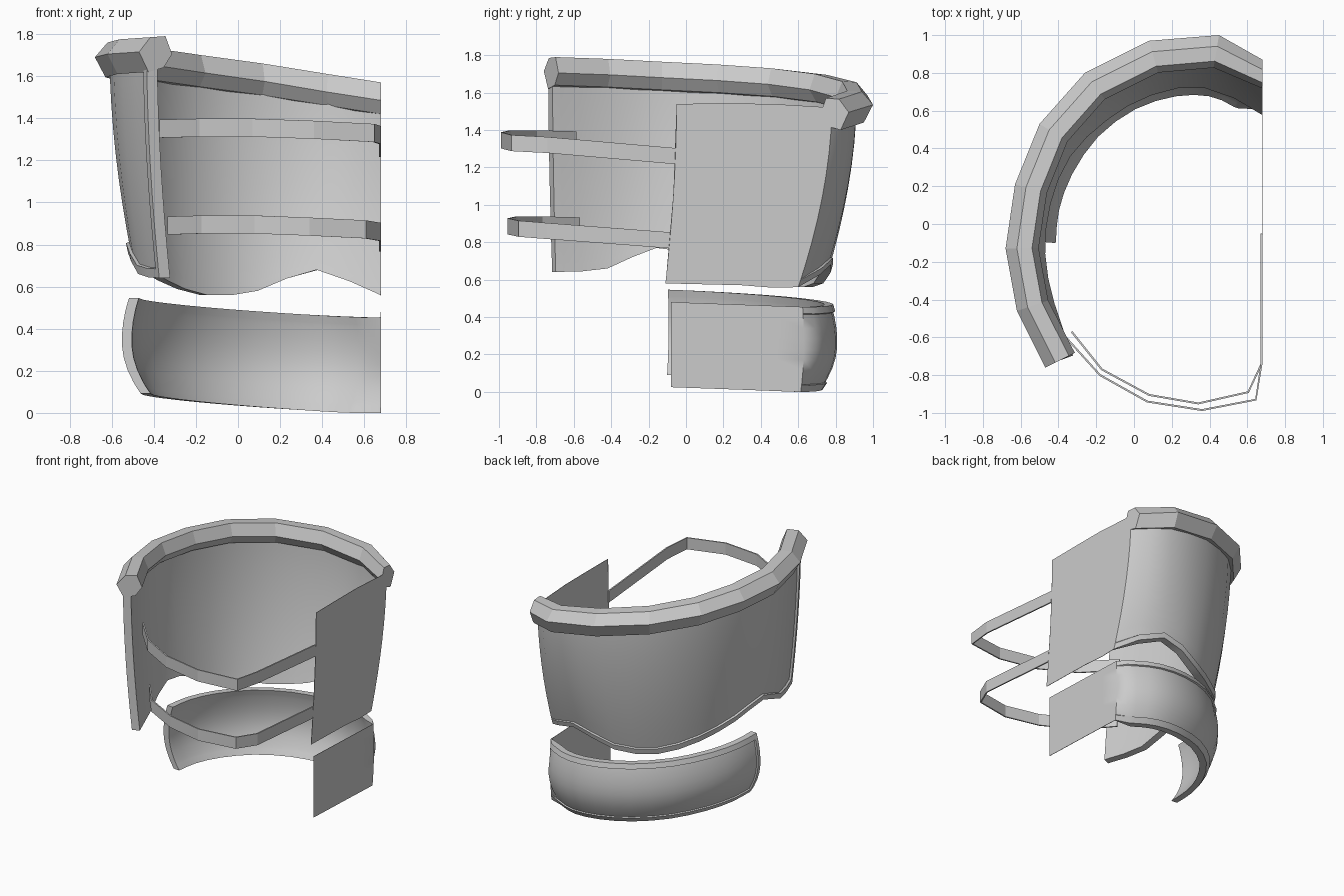
import bpy, bmesh, math
from mathutils import Vector

cube = bpy.data.objects.get("Cube")
if cube:
    bpy.data.objects.remove(cube)

CUT = 0.68  # flat side plane

grey = bpy.data.materials.new("plain_grey")
grey.use_nodes = True
COLOR = (0.6, 0.6, 0.6, 1)
grey.diffuse_color = COLOR
grey.node_tree.nodes["Principled BSDF"].inputs["Base Color"].default_value = COLOR


def loft(name, rings, angle):
    """Skin closed rings into a capped solid."""
    bm = bmesh.new()
    rows = [[bm.verts.new(p) for p in ring] for ring in rings]
    n = len(rows[0])
    for a, b in zip(rows, rows[1:]):
        for i in range(n):
            j = (i + 1) % n
            bm.faces.new((a[i], a[j], b[j], b[i]))
    bm.faces.new(rows[0])
    bm.faces.new(rows[-1])
    bmesh.ops.recalc_face_normals(bm, faces=bm.faces)
    mesh = bpy.data.meshes.new(name)
    bm.to_mesh(mesh)
    bm.free()
    mesh.materials.append(grey)
    ob = bpy.data.objects.new(name, mesh)
    bpy.context.collection.objects.link(ob)
    if angle:
        bpy.ops.object.select_all(action='DESELECT')
        ob.select_set(True)
        bpy.context.view_layer.objects.active = ob
        bpy.ops.object.shade_smooth_by_angle(angle=math.radians(angle))
    return ob


def sample(pts, s):
    """Smooth curve through pts at float index s."""
    i = min(int(s), len(pts) - 2)
    t = s - i
    p1, p2 = Vector(pts[i]), Vector(pts[i + 1])
    p0 = Vector(pts[i - 1]) if i else 2 * p1 - p2
    p3 = Vector(pts[i + 2]) if i + 2 < len(pts) else 2 * p2 - p1
    return 0.5 * (2 * p1 + (p2 - p0) * t + (2 * p0 - 5 * p1 + 4 * p2 - p3) * t * t
                  + (3 * p1 - p0 - 3 * p2 + p3) * t ** 3)


def outward(path, i):
    """Plan normal pointing away from the inside."""
    a, b = path[max(i - 1, 0)], path[min(i + 1, len(path) - 1)]
    return Vector((a[1] - b[1], b[0] - a[0], 0)).normalized()


def shell(name, top, bottom, bulge, thick, lip, heights):
    """Curved wall with raised borders, flattened against the side plane."""
    last = len(top) - 1
    cols = [(0, lip), (0.13, lip), (0.14, 0)] + [(k / 2, 0) for k in range(1, 2 * last + 1)]
    tops = [sample(top, s) for s, _ in cols]
    bots = [sample(bottom, s) for s, _ in cols]
    rings = []
    for i, (s, edge) in enumerate(cols):
        outer, inner = [], []
        for t, band in heights:
            f, shift = bulge(t)
            plan = [b.lerp(a, f) for a, b in zip(tops, bots)]
            n = outward(plan, i)
            p = plan[i].copy()
            p.z = bots[i].z + (tops[i].z - bots[i].z) * t
            flat = p.x > CUT - 0.004
            o = p + n * (shift + max(edge, band))
            q = p + n * (shift - thick)
            o.x = min(o.x, CUT)
            q.x = min(q.x, CUT - 0.003)
            if flat:
                o = Vector((CUT, p.y + n.y * shift, p.z))
                q = Vector((CUT - 0.003, o.y - thick * max(n.y, 0), p.z))
            outer.append(o)
            inner.append(q)
        rings.append(outer + inner[::-1])
    return loft(name, rings, 35)


# Upper shell: front edge, round the side and back, then the flat side
upper_top = [(-.42, -.73, 1.71), (-.55, -.43, 1.7), (-.61, -.12, 1.69), (-.56, .19, 1.67),
             (-.44, .48, 1.65), (-.22, .73, 1.62), (.09, .88, 1.58), (.43, .91, 1.54),
             (.68, .78, 1.52), (.68, .45, 1.54), (.68, -.05, 1.54)]
upper_bottom = [(-.36, -.71, .64), (-.46, -.43, .66), (-.51, -.16, .77), (-.48, .12, .71),
                (-.37, .38, .63), (-.17, .58, .56), (.08, .72, .58), (.38, .76, .68),
                (.68, .6, .56), (.68, .3, .57), (.68, -.11, .58)]
shell("upper_shell", upper_top, upper_bottom,
      lambda t: (1 - (1 - t) ** 1.8, 0), 0.04, 0.015,
      [(0, .015), (.04, .015), (.045, 0)] + [(k / 8, 0) for k in range(1, 9)])

# Lower shell: same idea with a barrel profile
lower_plan = [(-.54, -.09), (-.52, .1), (-.44, .32), (-.28, .55), (-.05, .72), (.2, .8),
              (.42, .8), (.59, .73), (.68, .63), (.68, .3), (.68, -.08)]


def tilted(base):
    return [(x, y, base - .054 * (x + .53) - .036 * (y + .07)) for x, y in lower_plan]


def barrel(t):
    d = t - 0.55
    return 0.5, -(0.17 if d > 0 else 0.3) * d * d


shell("lower_shell", tilted(.545), tilted(.09), barrel, 0.035, 0.012,
      [(0, .012), (.08, .012), (.09, 0)] + [(k / 8, 0) for k in range(1, 8)]
      + [(.91, 0), (.92, .012), (1, .012)])

# Faceted top rim
rim_path = [(-.47, -.76, 1.79), (-.62, -.46, 1.78), (-.68, -.13, 1.765), (-.63, .21, 1.75),
            (-.5, .53, 1.73), (-.26, .8, 1.7), (.08, .97, 1.66), (.45, 1, 1.61), (.68, .87, 1.57)]
rim_section = [(0, -.075), (-.06, -.005), (-.14, 0), (-.175, -.085), (-.13, -.15), (-.05, -.17)]
rings = []
for i, p in enumerate(rim_path):
    n = outward(rim_path, i)
    ring = [Vector(p) + n * off + Vector((0, 0, dz)) for off, dz in rim_section]
    if i == len(rim_path) - 1:
        for v in ring:
            v.x = CUT
    rings.append(ring)
loft("top_rim", rings, 0)

# Two front straps running back to the flat side
strap_paths = {
    "upper_strap": [(-.37, -.59, 1.35), (-.18, -.8, 1.355), (.07, -.94, 1.355), (.36, -.985, 1.345),
                    (.645, -.93, 1.33), (.675, -.74, 1.32), (.675, -.05, 1.26)],
    "lower_strap": [(-.33, -.57, .89), (-.17, -.77, .895), (.08, -.905, .895), (.34, -.95, .885),
                    (.605, -.89, .872), (.675, -.74, .86), (.675, -.08, .81)]}
for name, path in strap_paths.items():
    rings = []
    for i, p in enumerate(path):
        n = outward(path, i) * 0.005
        rings.append([Vector(p) + n * s + Vector((0, 0, h))
                      for s, h in ((1, -.043), (1, .043), (-1, .043), (-1, -.043))])
    loft(name, rings, 0)
